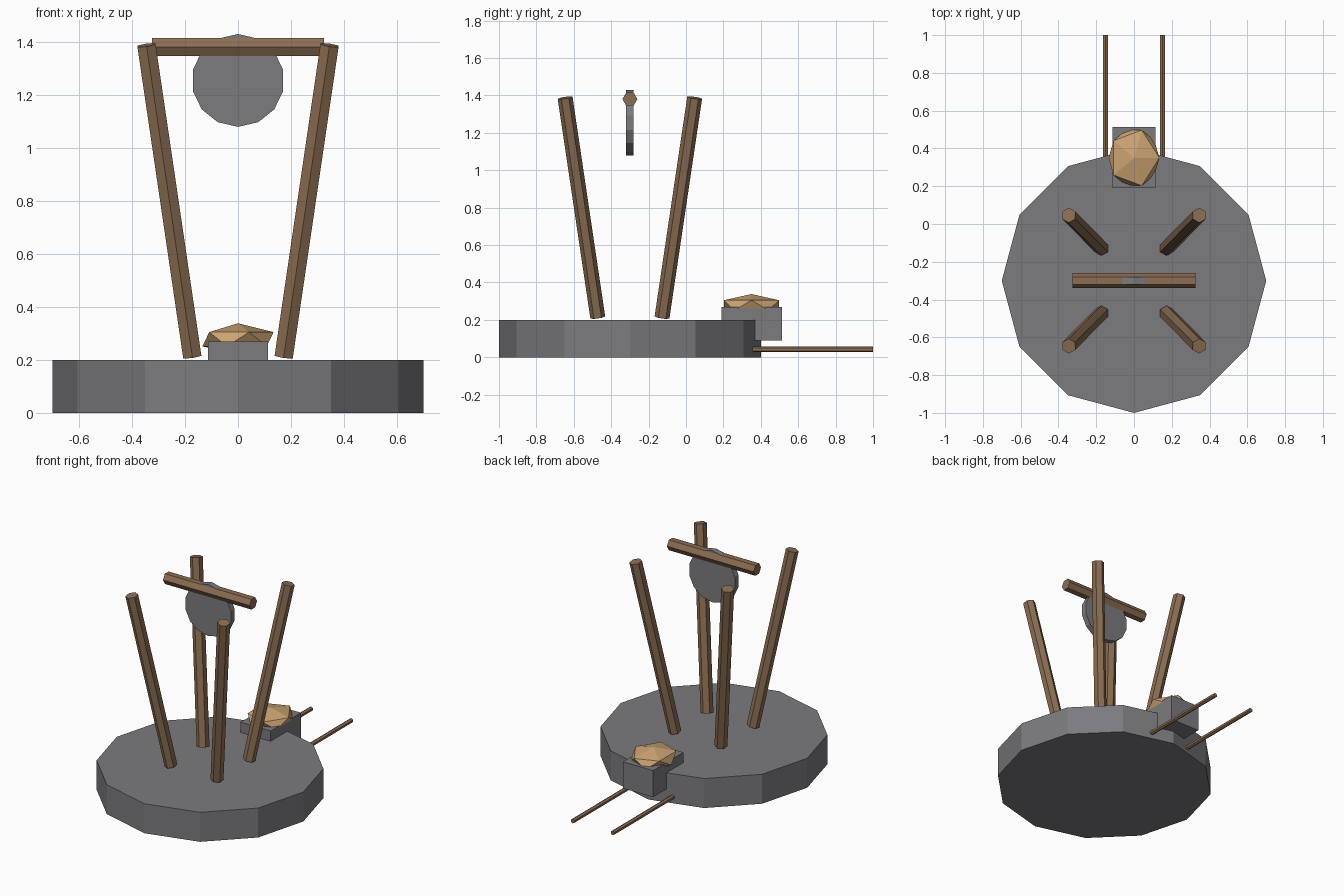
import bpy
import math

if "Cube" in bpy.data.objects:
    bpy.data.objects.remove(bpy.data.objects["Cube"])


def material(name, rgb):
    m = bpy.data.materials.new(name)
    m.diffuse_color = (*rgb, 1.0)
    m.use_nodes = True
    m.node_tree.nodes["Principled BSDF"].inputs["Base Color"].default_value = m.diffuse_color
    return m


STONE = material("grey stone", (0.20, 0.20, 0.215))
WOOD = material("brown wood", (0.26, 0.155, 0.085))
BREAD = material("tan crust", (0.60, 0.37, 0.17))


def finish(name, mat):
    ob = bpy.context.object
    ob.name = name
    ob.data.materials.append(mat)
    return ob


def rod(name, mat, sides, radius, length, loc, rot=(0, 0, 0)):
    bpy.ops.mesh.primitive_cylinder_add(vertices=sides, radius=radius, depth=length,
                                        location=loc, rotation=rot)
    return finish(name, mat)


CY = -0.3  # centre of the round base

# Round base
rod("base", STONE, 12, 0.7, 0.2, (0, CY, 0.1))

# Four posts leaning outwards
TILT = 0.146
for sx in (-1, 1):
    for sy in (-1, 1):
        name = ("front" if sy < 0 else "back") + ("_left" if sx < 0 else "_right") + "_post"
        rod(name, WOOD, 6, 0.04, 1.2, (sx * 0.259, CY + sy * 0.259, 0.8),
            (-sy * TILT, sx * TILT, 0))

# Crossbar and hanging disc
rod("crossbar", WOOD, 6, 0.04, 0.65, (0, CY, 1.38), (0, math.pi / 2, 0))
rod("disc", STONE, 14, 0.175, 0.04, (0, CY, 1.254), (math.pi / 2, 0, 0))

# Block at the rear edge with a flattened lump on top
bpy.ops.mesh.primitive_cube_add(size=1, location=(0, 0.352, 0.18))
block = finish("rear_block", STONE)
block.scale = (0.225, 0.325, 0.18)

bpy.ops.mesh.primitive_ico_sphere_add(subdivisions=1, radius=1, location=(0, 0.35, 0.278))
lump = finish("lump", BREAD)
lump.scale = (0.15, 0.173, 0.06)

# Two thin poles sticking out at the rear
for sx, side in ((-1, "left"), (1, "right")):
    rod(side + "_pole", WOOD, 6, 0.015, 0.7, (sx * 0.15, 0.65, 0.042), (math.pi / 2, 0, 0))
